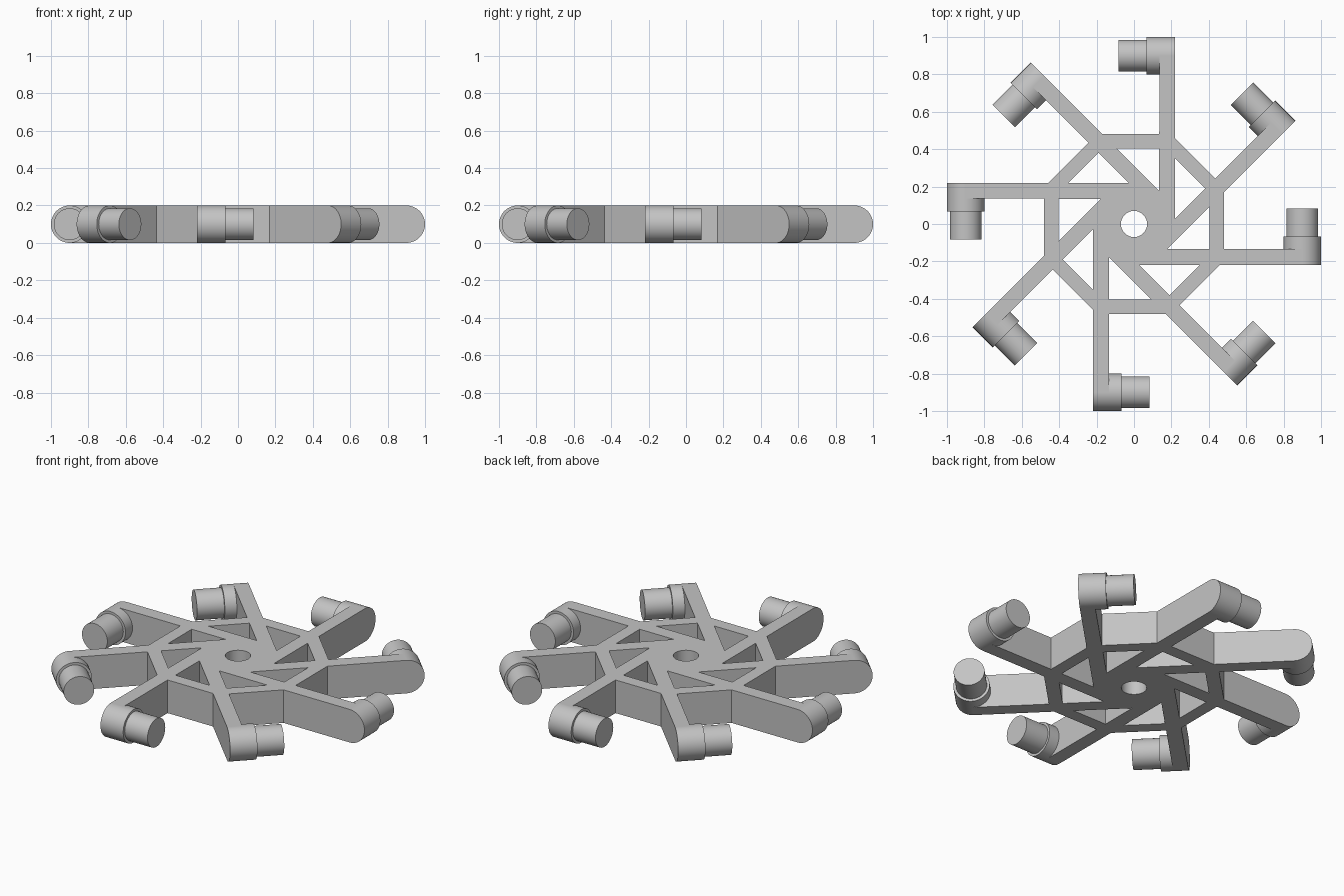
import bpy, bmesh, math
from mathutils import Matrix, Vector

cube = bpy.data.objects.get("Cube")
if cube:
    bpy.data.objects.remove(cube, do_unlink=True)

ARMS = 8
HALF = 0.1                      # half thickness of the wheel
ARM_OUT, ARM_IN = -0.22, -0.135  # the two sides of an arm
RING_IN, RING_OUT = 0.404, 0.48
TIP = 0.9                       # distance of the boss axis
S = math.sqrt(2)

grey = bpy.data.materials.new("plain grey")
grey.use_nodes = True
grey.diffuse_color = (0.55, 0.55, 0.55, 1)
grey.node_tree.nodes["Principled BSDF"].inputs["Base Color"].default_value = grey.diffuse_color


def turn(i):
    return Matrix.Rotation(i * math.tau / ARMS, 4, "Z")


def finish(obj):
    obj.data.materials.clear()
    obj.data.materials.append(grey)
    bpy.ops.object.select_all(action="DESELECT")
    obj.select_set(True)
    bpy.context.view_layer.objects.active = obj
    bpy.ops.object.shade_smooth_by_angle(angle=math.radians(30))


def add_loop(curve, points):
    spline = curve.splines.new("POLY")
    spline.points.add(len(points) - 1)
    for slot, p in zip(spline.points, points):
        slot.co = (p[0], p[1], 0, 1)
    spline.use_cyclic_u = True


# Frame: one flat outline with triangular windows and an axle hole, given thickness
curve = bpy.data.curves.new("frame", "CURVE")
curve.dimensions = "2D"
curve.fill_mode = "BOTH"
curve.extrude = HALF
arm = [(RING_OUT * S + ARM_OUT, ARM_OUT), (TIP, ARM_OUT), (TIP, ARM_IN), (RING_OUT, ARM_IN)]
window = [(ARM_IN - ARM_OUT * S, ARM_IN), (RING_IN, ARM_IN), (RING_IN, RING_IN + ARM_OUT * S)]
add_loop(curve, [turn(i) @ Vector((x, y, 0)) for i in range(ARMS) for x, y in arm])
for i in range(ARMS):
    add_loop(curve, [turn(i) @ Vector((x, y, 0)) for x, y in window])
hole = [math.tau * k / 48 for k in range(48)]
add_loop(curve, [(0.07 * math.cos(a), 0.07 * math.sin(a)) for a in hole])

source = bpy.data.objects.new("frame_outline", curve)
bpy.context.collection.objects.link(source)
depsgraph = bpy.context.evaluated_depsgraph_get()
mesh = bpy.data.meshes.new_from_object(source.evaluated_get(depsgraph))
bpy.data.objects.remove(source, do_unlink=True)
bm = bmesh.new()
bm.from_mesh(mesh)
bmesh.ops.remove_doubles(bm, verts=bm.verts, dist=0.0001)
bmesh.ops.recalc_face_normals(bm, faces=bm.faces)
bmesh.ops.translate(bm, verts=bm.verts, vec=(0, 0, HALF))
bm.to_mesh(mesh)
bm.free()
frame = bpy.data.objects.new("frame", mesh)
bpy.context.collection.objects.link(frame)
finish(frame)


# Round boss and roller peg at the tip of every arm
def tip_cylinder(name, i, radius, y0, y1):
    bm = bmesh.new()
    bmesh.ops.create_cone(bm, cap_ends=True, segments=48, radius1=radius,
                          radius2=radius, depth=y1 - y0)
    place = Matrix.Translation((TIP, (y0 + y1) / 2, HALF)) @ Matrix.Rotation(math.pi / 2, 4, "X")
    bm.transform(turn(i) @ place)
    mesh = bpy.data.meshes.new(name)
    bm.to_mesh(mesh)
    bm.free()
    obj = bpy.data.objects.new(name, mesh)
    bpy.context.collection.objects.link(obj)
    finish(obj)


for i in range(ARMS):
    tip_cylinder(f"arm_boss_{i + 1}", i, HALF, ARM_OUT, -0.068)
    tip_cylinder(f"roller_peg_{i + 1}", i, 0.085, -0.08, 0.084)
